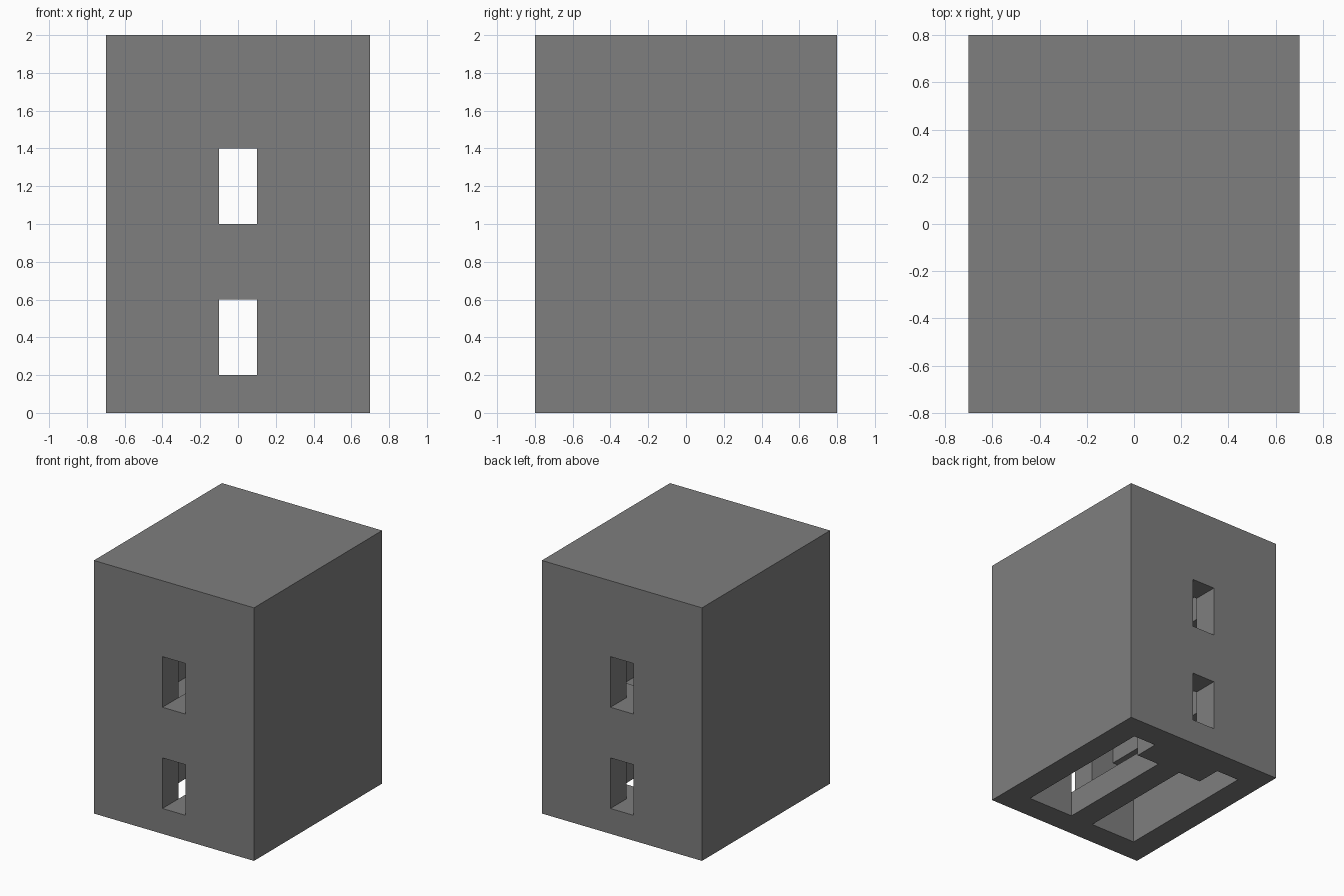
import bpy

if "Cube" in bpy.data.objects:
    bpy.data.objects.remove(bpy.data.objects["Cube"], do_unlink=True)

# Single flat grey
grey = bpy.data.materials.new("stone_grey")
grey.use_nodes = True
colour = (0.21, 0.21, 0.21, 1)
grey.diffuse_color = colour
grey.node_tree.nodes["Principled BSDF"].inputs["Base Color"].default_value = colour


def box(name, xs, ys, zs):
    """Box spanning the given x, y and z ranges."""
    verts = [(x, y, z) for z in zs for y in ys for x in xs]
    faces = [(0, 2, 3, 1), (4, 5, 7, 6), (0, 1, 5, 4),
             (2, 6, 7, 3), (0, 4, 6, 2), (1, 3, 7, 5)]
    mesh = bpy.data.meshes.new(name)
    mesh.from_pydata(verts, [], faces)
    mesh.materials.append(grey)
    obj = bpy.data.objects.new(name, mesh)
    bpy.context.collection.objects.link(obj)
    return obj


def carve(target, xs, ys, zs):
    """Subtract a box from the target and discard the cutter."""
    cutter = box("cutter", xs, ys, zs)
    cutter.hide_render = True
    mod = target.modifiers.new("carve", 'BOOLEAN')
    mod.operation = 'DIFFERENCE'
    mod.solver = 'EXACT'
    mod.object = cutter
    bpy.context.view_layer.objects.active = target
    bpy.ops.object.modifier_apply(modifier=mod.name)
    bpy.data.objects.remove(cutter, do_unlink=True)


# Outer block
block = box("tower_block", (-0.7, 0.7), (-0.8, 0.8), (0, 2))

# Two identical storeys hollowed out of it
for base in (0, 0.8):
    # Main room
    carve(block, (-0.5, 0.5), (-0.6, 0.6), (base + 0.2, base + 0.6))
    # Front and back doorways
    carve(block, (-0.1, 0.1), (-0.9, 0.9), (base + 0.2, base + 0.6))
    # Raised ceiling recess
    carve(block, (-0.3, 0.3), (-0.6, 0.6), (base + 0.5, base + 0.8))
    # L-shaped floor wells on either side of the walkway
    bottom = base if base else -0.1
    for side in (-1, 1):
        carve(block, sorted((side * 0.1, side * 0.5)), (-0.6, 0.4), (bottom, base + 0.3))
        carve(block, sorted((side * 0.3, side * 0.5)), (0.3, 0.6), (bottom, base + 0.3))
